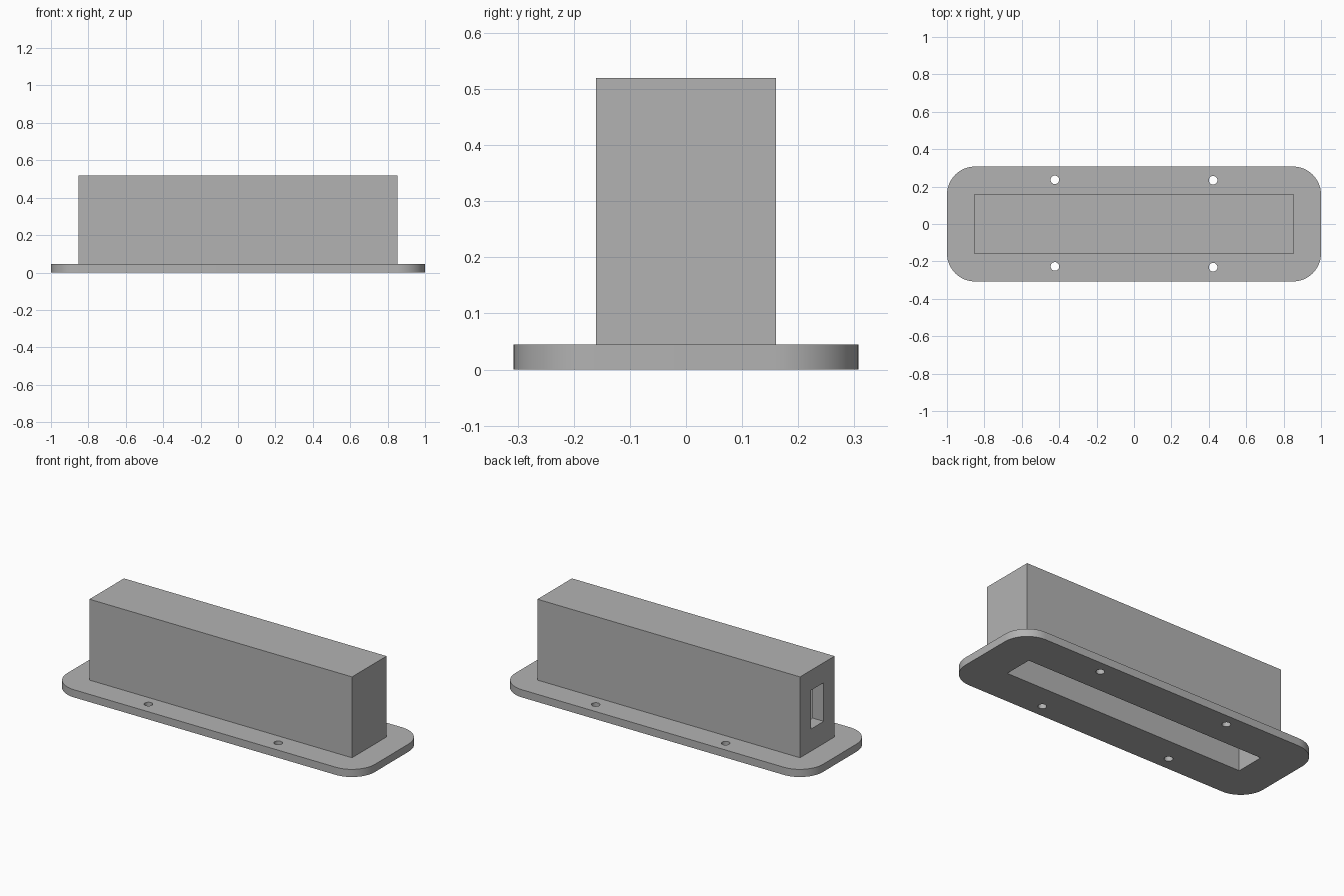
import bpy
import bmesh
from math import radians, sin, cos

default = bpy.data.objects.get("Cube")
if default:
    bpy.data.objects.remove(default, do_unlink=True)

grey = bpy.data.materials.new("plain grey")
grey.use_nodes = True
grey.diffuse_color = (0.45, 0.45, 0.45, 1)
grey.node_tree.nodes["Principled BSDF"].inputs["Base Color"].default_value = grey.diffuse_color


def prism(name, outline, z0, z1):
    """Upright solid from a counter-clockwise outline."""
    bm = bmesh.new()
    low = [bm.verts.new((x, y, z0)) for x, y in outline]
    high = [bm.verts.new((x, y, z1)) for x, y in outline]
    bm.faces.new(low[::-1])
    bm.faces.new(high)
    for i in range(len(low)):
        j = (i + 1) % len(low)
        bm.faces.new((low[i], low[j], high[j], high[i]))
    mesh = bpy.data.meshes.new(name)
    bm.to_mesh(mesh)
    bm.free()
    mesh.materials.append(grey)
    obj = bpy.data.objects.new(name, mesh)
    bpy.context.collection.objects.link(obj)
    return obj


def rectangle(x0, x1, y):
    return [(x0, -y), (x1, -y), (x1, y), (x0, y)]


def arc(cx, cy, r, start, sweep, steps):
    return [(cx + r * cos(radians(start + sweep * i / steps)),
             cy + r * sin(radians(start + sweep * i / steps))) for i in range(steps + 1)]


def combine(target, tool, operation):
    """Apply a boolean and discard the tool."""
    mod = target.modifiers.new(operation, "BOOLEAN")
    mod.operation = operation
    mod.solver = "EXACT"
    mod.object = tool
    bpy.context.view_layer.objects.active = target
    bpy.ops.object.modifier_apply(modifier=mod.name)
    bpy.data.objects.remove(tool, do_unlink=True)


# Rounded base flange
half_x, half_y, radius, flange_top = 1.0, 0.307, 0.15, 0.045
outline = []
for sx, sy, start in ((1, 1, 0), (-1, 1, 90), (-1, -1, 180), (1, -1, 270)):
    outline += arc(sx * (half_x - radius), sy * (half_y - radius), radius, start, 90, 16)
housing = prism("flanged_housing", outline, 0, flange_top)

# Tall box standing on the flange
combine(housing, prism("box_body", rectangle(-0.853, 0.853, 0.16), 0.02, 0.52), "UNION")

# Cavity open at the bottom
combine(housing, prism("cavity_cutter", rectangle(-0.78, 0.78, 0.086), -0.1, 0.445), "DIFFERENCE")

# Window through the end wall
combine(housing, prism("window_cutter", rectangle(-1.1, -0.7, 0.06), 0.175, 0.402), "DIFFERENCE")

# Screw holes through the flange
for x, y in ((-0.423, 0.236), (0.423, 0.234), (-0.423, -0.227), (0.423, -0.231)):
    hole = prism("hole_cutter", arc(x, y, 0.023, 0, 360, 32)[:-1], -0.1, 0.1)
    combine(housing, hole, "DIFFERENCE")

bpy.ops.object.select_all(action="DESELECT")
housing.select_set(True)
bpy.context.view_layer.objects.active = housing
bpy.ops.object.shade_smooth_by_angle(angle=radians(30))
